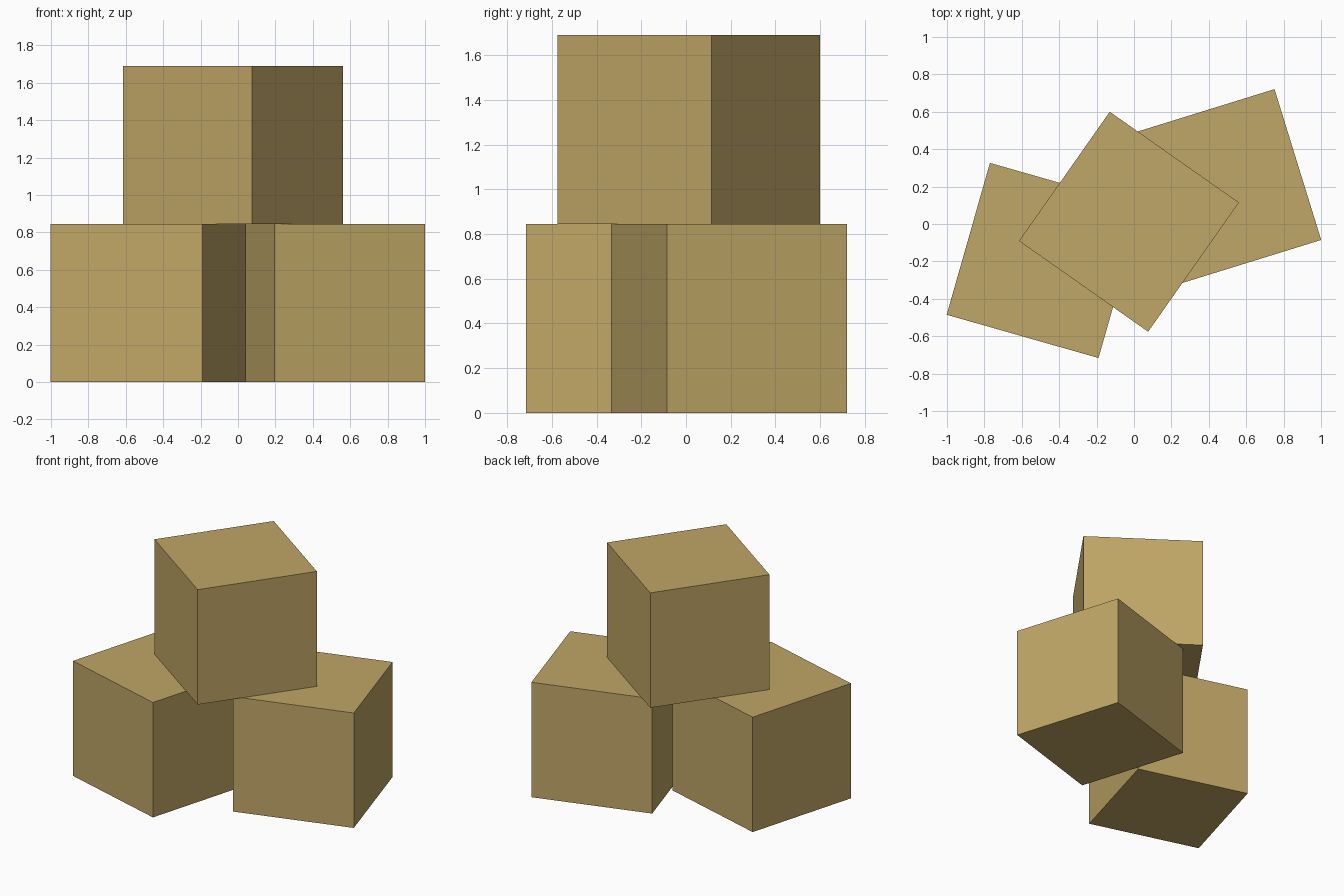
import bpy
from math import radians

default = bpy.data.objects.get("Cube")
if default:
    bpy.data.objects.remove(default, do_unlink=True)

SIZE = 0.844

# Cardboard tan, shared by all boxes
tan = bpy.data.materials.new("cardboard_tan")
tan.use_nodes = True
color = (0.53, 0.385, 0.135, 1.0)
tan.diffuse_color = color
tan.node_tree.nodes["Principled BSDF"].inputs["Base Color"].default_value = color


def add_box(name, x, y, base, turn):
    """Cube resting at height base, turned about z by degrees."""
    bpy.ops.mesh.primitive_cube_add(
        size=SIZE, location=(x, y, base + SIZE / 2), rotation=(0, 0, radians(turn)))
    box = bpy.context.object
    box.name = name
    box.data.materials.append(tan)


# Two boxes on the ground, one stacked across them
add_box("lower_right_box", -0.48, -0.195, 0, -15.9)
add_box("lower_left_box", 0.473, 0.193, 0, 17.2)
add_box("top_box", -0.027, 0.012, SIZE + 0.002, -35.1)
